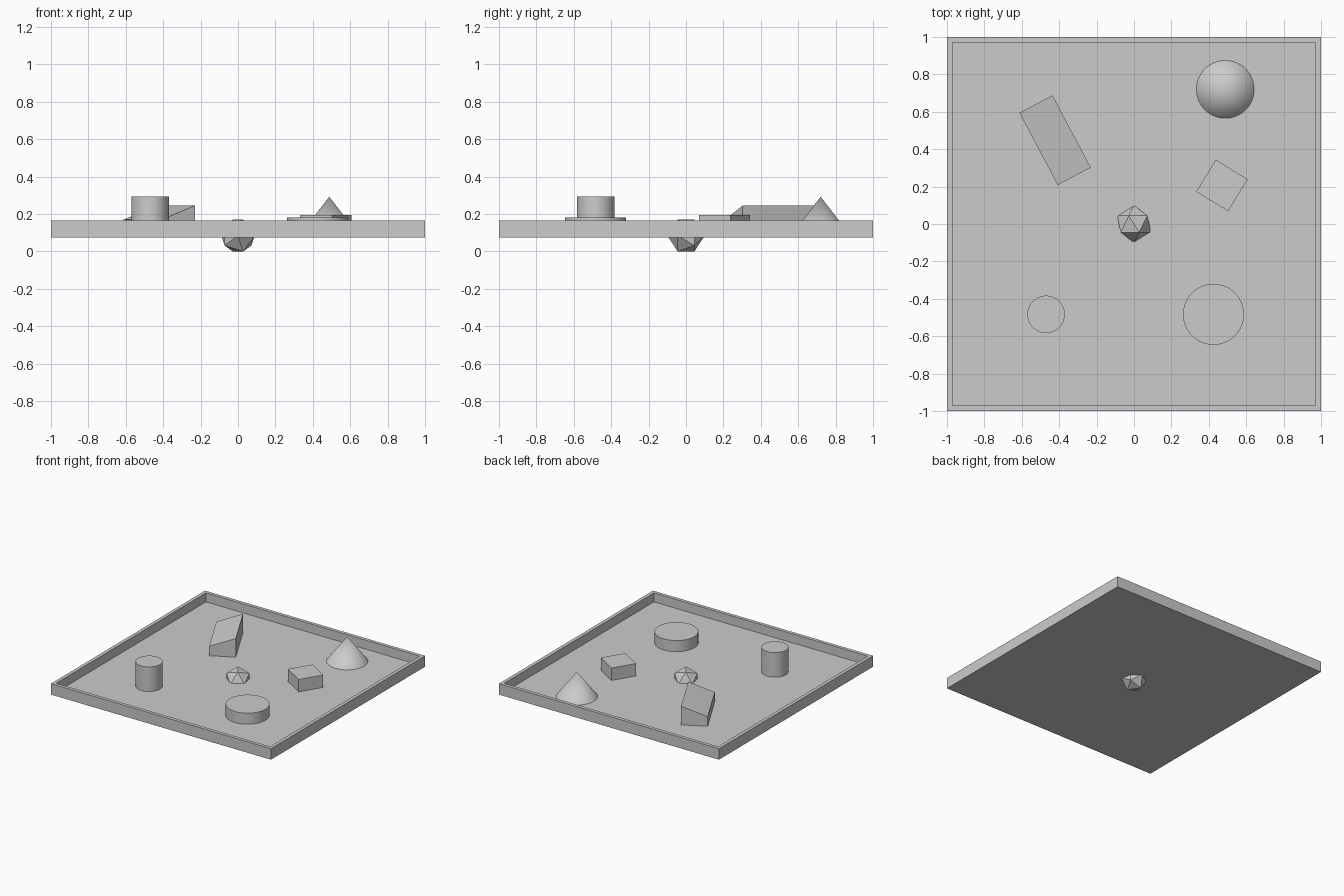
import bpy, bmesh, math
from mathutils import Vector

if "Cube" in bpy.data.objects:
    bpy.data.objects.remove(bpy.data.objects["Cube"])

BASE = 0.09  # parts sit just inside the tray floor (0.092)


def finish(name, bm, smooth=False):
    bmesh.ops.recalc_face_normals(bm, faces=bm.faces)
    me = bpy.data.meshes.new(name)
    bm.to_mesh(me)
    bm.free()
    ob = bpy.data.objects.new(name, me)
    bpy.context.collection.objects.link(ob)
    if smooth:
        bpy.ops.object.select_all(action='DESELECT')
        ob.select_set(True)
        bpy.context.view_layer.objects.active = ob
        bpy.ops.object.shade_smooth_by_angle(angle=math.radians(35))
    return ob


def round_part(name, x, y, r_bottom, r_top, top):
    """Cylinder or cone standing on the tray floor."""
    bm = bmesh.new()
    h = top - BASE
    bmesh.ops.create_cone(bm, cap_ends=True, segments=64, radius1=r_bottom,
                          radius2=r_top, depth=h)
    bmesh.ops.translate(bm, verts=bm.verts, vec=(x, y, BASE + h / 2))
    finish(name, bm, True)


def prism_part(name, x, y, width, length, angle, top_left, top_right):
    """Block on the floor whose top runs from top_left to top_right across its width."""
    bm = bmesh.new()
    profile = [(-width / 2, BASE), (width / 2, BASE),
               (width / 2, top_right), (-width / 2, top_left)]
    face = bm.faces.new([bm.verts.new((px, -length / 2, pz)) for px, pz in profile])
    ext = bmesh.ops.extrude_face_region(bm, geom=[face])
    bmesh.ops.translate(bm, vec=(0, length, 0),
                        verts=[v for v in ext['geom'] if isinstance(v, bmesh.types.BMVert)])
    ob = finish(name, bm)
    ob.location = (x, y, 0)
    ob.rotation_euler.z = angle


# Tray: box with its top inset and pushed down
bm = bmesh.new()
bmesh.ops.create_cube(bm, size=1)
for v in bm.verts:
    v.co = Vector((v.co.x * 2, v.co.y * 2, 0.121 + v.co.z * 0.09))
top = max(bm.faces, key=lambda f: f.calc_center_median().z)
bmesh.ops.inset_region(bm, faces=[top], thickness=0.04)
ext = bmesh.ops.extrude_discrete_faces(bm, faces=[top])
floor = ext['faces'][0]
for v in floor.verts:
    v.co.z = 0.092
bmesh.ops.remove_doubles(bm, verts=bm.verts, dist=1e-5)
finish("tray", bm)

# Loose parts on the tray
round_part("tall_cylinder", -0.47, -0.483, 0.1, 0.1, 0.294)
round_part("wide_disc", 0.425, -0.483, 0.163, 0.163, 0.183)
round_part("cone", 0.488, 0.72, 0.156, 0.0, 0.293)
prism_part("square_block", 0.47, 0.206, 0.2, 0.2, math.radians(-31.5), 0.194, 0.194)
prism_part("sloped_block", -0.422, 0.448, 0.2, 0.437, math.radians(28), 0.17, 0.245)

# Icosahedron: edge upwards, poking through the middle of the tray
bm = bmesh.new()
a = 0.105
g = (1 + math.sqrt(5)) / 4
for s in (1, -1):
    for t in (1, -1):
        for p in ((s * 0.5, 0, t * g), (0, s * g, t * 0.5), (s * g, t * 0.5, 0)):
            bm.verts.new(Vector(p) * a)
bmesh.ops.convex_hull(bm, input=bm.verts)
ob = finish("icosahedron", bm)
ob.location = (0, 0, a * g)
ob.rotation_euler.z = math.radians(-58)
